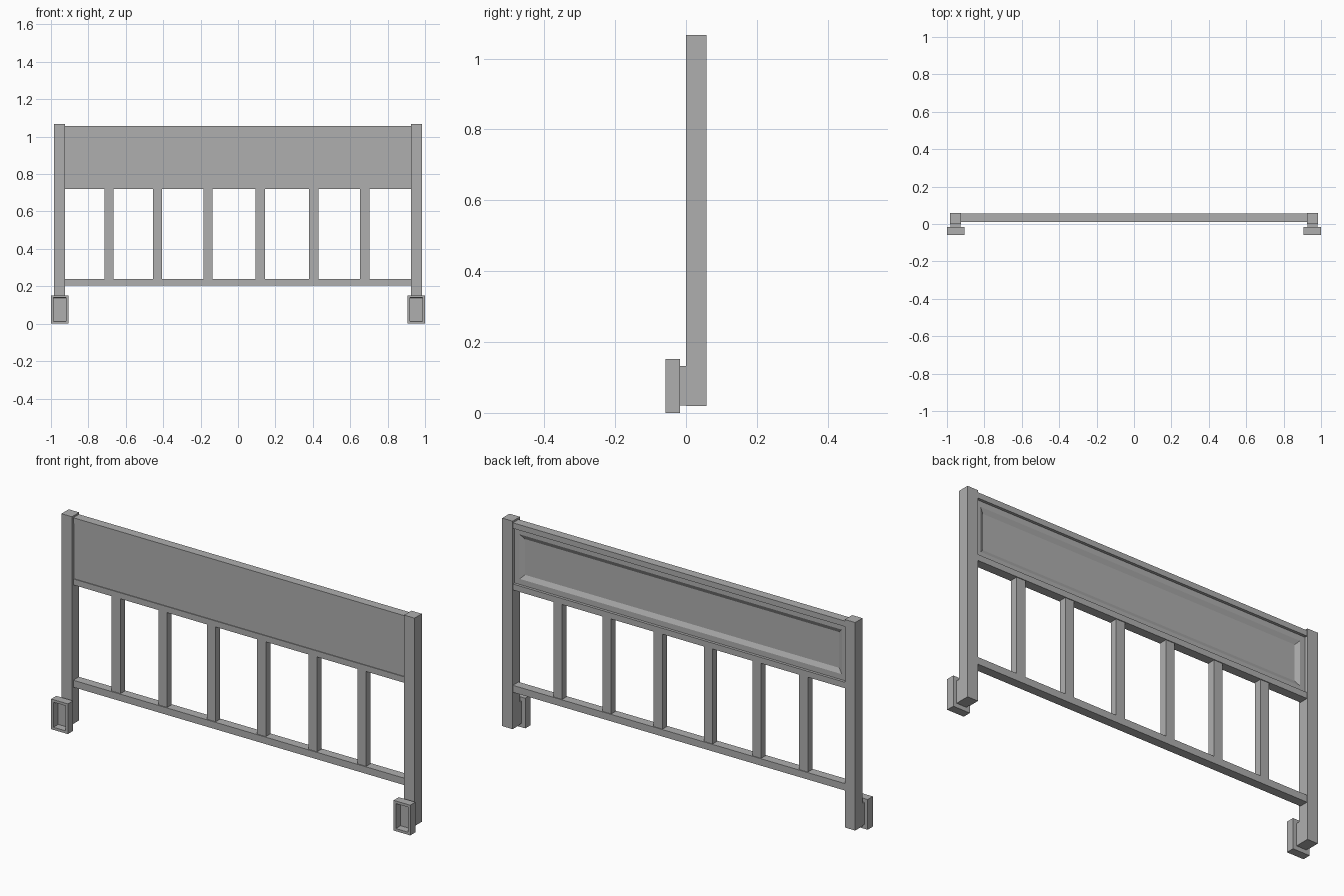
import bpy, bmesh

if "Cube" in bpy.data.objects:
    bpy.data.objects.remove(bpy.data.objects["Cube"])

# Dark grey finish shared by every part
grey = bpy.data.materials.new("dark_grey")
grey.diffuse_color = (0.43, 0.43, 0.43, 1)
grey.use_nodes = True
grey.node_tree.nodes["Principled BSDF"].inputs["Base Color"].default_value = grey.diffuse_color


def box(name, x, y, z, insets=(), side=0):
    """Box from (min, max) ranges; insets are (width, depth) cut into the face facing side * y."""
    bm = bmesh.new()
    bmesh.ops.create_cube(bm, size=1)
    for v in bm.verts:
        for i, (lo, hi) in enumerate((x, y, z)):
            v.co[i] = hi if v.co[i] > 0 else lo
    bm.normal_update()
    if insets:
        face = max(bm.faces, key=lambda f: f.normal.y * side)
        for width, depth in insets:
            bmesh.ops.inset_region(bm, faces=[face], thickness=width, use_even_offset=True)
            # push the inner face into the body
            for v in face.verts:
                v.co.y -= side * depth
    bm.normal_update()
    me = bpy.data.meshes.new(name)
    bm.to_mesh(me)
    bm.free()
    me.materials.append(grey)
    ob = bpy.data.objects.new(name, me)
    bpy.context.collection.objects.link(ob)
    return ob


INNER = 0.925  # inner side of the posts

# Posts with their hollow foot brackets
for s, label in ((-1, "left"), (1, "right")):
    def span(a, b):
        return tuple(sorted((s * a, s * b)))
    box(label + "_post", span(INNER, 0.983), (0, 0.058), (0.02, 1.067))
    box(label + "_bracket_spacer", span(INNER + 0.002, 0.981), (-0.019, 0), (0.021, 0.133))
    box(label + "_foot_bracket", span(0.907, 1.0), (-0.058, -0.017), (0, 0.152),
        insets=((0.013, 0), (0.0005, 0.037)), side=-1)

# Horizontal rails
for name, z in (("top_rail", (1.03, 1.058)), ("middle_rail", (0.72, 0.75)),
                ("bottom_rail", (0.205, 0.24))):
    box(name, (-INNER, INNER), (0.011, 0.056), z)

# Solid panel, set slightly behind the rails, with a sloped recess in the back
box("panel", (-INNER, INNER), (0.015, 0.042), (0.75, 1.03),
    insets=((0.028, 0), (0.022, 0.011)), side=1)

# Vertical slats
for i, x in enumerate((-0.69, -0.43, -0.16, 0.119, 0.405, 0.678)):
    box(f"slat_{i + 1}", (x - 0.0245, x + 0.0245), (0.016, 0.052), (0.24, 0.72))
